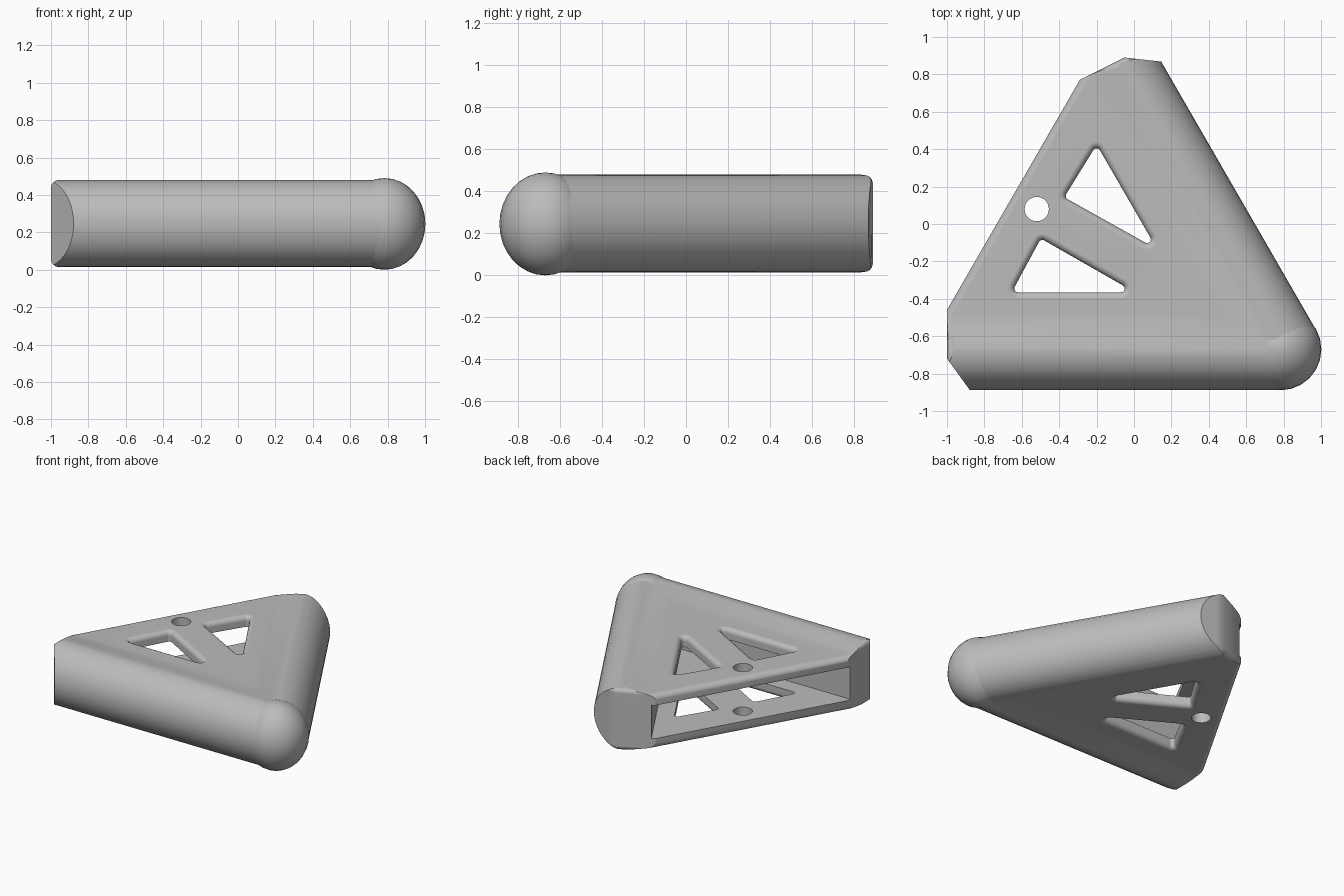
import bpy, bmesh, math
from mathutils import Vector, Matrix

cube = bpy.data.objects.get("Cube")
if cube:
    bpy.data.objects.remove(cube, do_unlink=True)

MID, HALF, WIDTH = 0.247, 0.233, 0.217    # mid height, half height, edge depth
PLATE = 0.2                               # half height of the recessed plates
CORNER = Vector((0.783, -0.67, MID))

grey = bpy.data.materials.new("plain_grey")
grey.use_nodes = True
grey.diffuse_color = (0.5, 0.5, 0.5, 1)
grey.node_tree.nodes["Principled BSDF"].inputs["Base Color"].default_value = (0.5, 0.5, 0.5, 1)


def to_object(name, bm):
    bmesh.ops.recalc_face_normals(bm, faces=bm.faces[:])
    mesh = bpy.data.meshes.new(name)
    bm.to_mesh(mesh)
    bm.free()
    mesh.materials.append(grey)
    ob = bpy.data.objects.new(name, mesh)
    bpy.context.collection.objects.link(ob)
    return ob


def stack(name, rings):
    """Closed solid through matching rings of points."""
    bm = bmesh.new()
    loops = [[bm.verts.new(p) for p in ring] for ring in rings]
    n = len(loops[0])
    for a, b in zip(loops, loops[1:]):
        for i in range(n):
            j = (i + 1) % n
            bm.faces.new((a[i], a[j], b[j], b[i]))
    bm.faces.new(loops[0][::-1])
    bm.faces.new(loops[-1])
    return to_object(name, bm)


def inner_triangle(inset, z):
    """Triangle parallel to the two rounded edges, running out past the open side."""
    y = -0.887 + inset
    x = (0.562 - inset - 0.5 * y) / 0.866
    return [(x, y, z), (x - 1.1, y + 1.905, z), (x - 2.2, y, z)]


def rounded_outline(centres, radius, z, steps):
    """Counter-clockwise outline with an arc about every centre."""
    pts, n = [], len(centres)
    for i in range(n):
        p, c, q = (Vector(centres[(i + k) % n]) for k in (-1, 0, 1))
        start = math.atan2((c - p).y, (c - p).x) - math.pi / 2
        end = math.atan2((q - c).y, (q - c).x) - math.pi / 2
        sweep = (end - start) % math.tau
        for k in range(steps + 1):
            a = start + sweep * k / steps
            pts.append((c.x + radius * math.cos(a), c.y + radius * math.sin(a), z))
    return pts


def window_cutter(name, centres, radius=0.02, fillet=0.035):
    """Through cutter that flares where it meets the top and bottom skins."""
    upper = [(PLATE - fillet * (1 - math.sin(a)), fillet * (1 - math.cos(a)))
             for a in (math.radians(18 * k) for k in range(6))]
    upper.append((HALF + 0.05, fillet))
    levels = [(-h, f) for h, f in reversed(upper)] + upper
    return stack(name, [rounded_outline(centres, radius + f, MID + h, 5) for h, f in levels])


def add_ball(bm, centre, width, height):
    bmesh.ops.create_uvsphere(bm, u_segments=24, v_segments=16, radius=1,
                              matrix=Matrix.Translation(centre) @ Matrix.Diagonal((width, width, height, 1)))


def trim(bm, point, normal):
    """Slice away everything beyond a plane and cap the cut."""
    cut = bmesh.ops.bisect_plane(bm, geom=bm.verts[:] + bm.edges[:] + bm.faces[:], dist=1e-5,
                                 plane_co=point, plane_no=normal, clear_outer=True)
    rim = [g for g in cut["geom_cut"] if isinstance(g, bmesh.types.BMEdge) and g.is_boundary]
    if rim:
        bmesh.ops.edgeloop_fill(bm, edges=rim)


# Rounded triangular slab: hull of three balls
bm = bmesh.new()
for offset in ((0, 0, 0), (-2.4, 0, 0), (-1.2, 2.0785, 0)):
    add_ball(bm, CORNER + Vector(offset), WIDTH, HALF)
hull = bmesh.ops.convex_hull(bm, input=bm.verts[:])
inside = [g for g in hull["geom_interior"] if isinstance(g, bmesh.types.BMVert)]
bmesh.ops.delete(bm, geom=inside, context='VERTS')
bmesh.ops.dissolve_limit(bm, angle_limit=0.005, verts=bm.verts[:], edges=bm.edges[:])

# Trim the open side and blunt ends; tilted trims round their top and bottom rims
outline = [(0.13, 0.87), (-0.05, 0.89), (-0.29, 0.77), (-1, -0.46), (-1, -0.72), (-0.88, -0.885)]
ROUND = 0.045
for i, (p, q) in enumerate(zip(outline, outline[1:])):
    out = Vector((q[1] - p[1], p[0] - q[0], 0)).normalized()
    base = Vector((p[0], p[1], MID))
    trim(bm, base, out)
    if i == 4:                   # the front chamfer keeps a crisp rim
        continue
    rim_height = PLATE if i == 2 else HALF
    for side in (-1, 1):
        pivot = base - out * ROUND + Vector((0, 0, side * (rim_height - ROUND)))
        for tilt in (18, 36, 54, 72):
            t = math.radians(tilt)
            n = out * math.cos(t) + Vector((0, 0, side * math.sin(t)))
            trim(bm, pivot + n * ROUND, n)
body = to_object("slotted_wedge_body", bm)

# Plates dip gently below the rounded edges, top and bottom
dip = [(PLATE, 0.40), (PLATE + 0.008, 0.34), (PLATE + 0.021, 0.28), (HALF + 0.001, 0.21), (HALF + 0.07, 0.2)]
cutters = [stack("dip_cutter", [inner_triangle(inset, MID + side * h) for h, inset in dip])
           for side in (-1, 1)]

# Pocket between the plates, open on the slanted side
cutters.append(stack("pocket_cutter", [inner_triangle(0.4, z) for z in (MID - 0.122, MID + 0.122)]))

# Two triangular windows and a round pin hole
cutters.append(window_cutter("back_window_cutter", [(-0.2, 0.385), (-0.345, 0.15), (0.07, -0.082)]))
cutters.append(window_cutter("front_window_cutter", [(-0.49, -0.105), (-0.62, -0.345), (-0.07, -0.345)]))
pin = [[(-0.52 + 0.065 * math.cos(math.tau * k / 24), 0.08 + 0.065 * math.sin(math.tau * k / 24), z)
        for k in range(24)] for z in (-0.1, 0.6)]
cutters.append(stack("pin_hole_cutter", pin))

bpy.context.view_layer.objects.active = body
for c in cutters:
    c.hide_render = True
    mod = body.modifiers.new(c.name, 'BOOLEAN')
    mod.operation, mod.solver, mod.object = 'DIFFERENCE', 'EXACT', c
    bpy.ops.object.modifier_apply(modifier=mod.name)
    bpy.data.objects.remove(c, do_unlink=True)

# Slightly proud ball on the rounded corner
bm = bmesh.new()
add_ball(bm, CORNER - Vector((0, 0, 0.002)), 0.219, 0.245)
ball = to_object("corner_ball", bm)

for ob in (body, ball):
    bpy.ops.object.select_all(action='DESELECT')
    ob.select_set(True)
    bpy.context.view_layer.objects.active = ob
    bpy.ops.object.shade_smooth_by_angle(angle=math.radians(32))
    weighted = ob.modifiers.new("even_shading", 'WEIGHTED_NORMAL')
    weighted.keep_sharp = True
